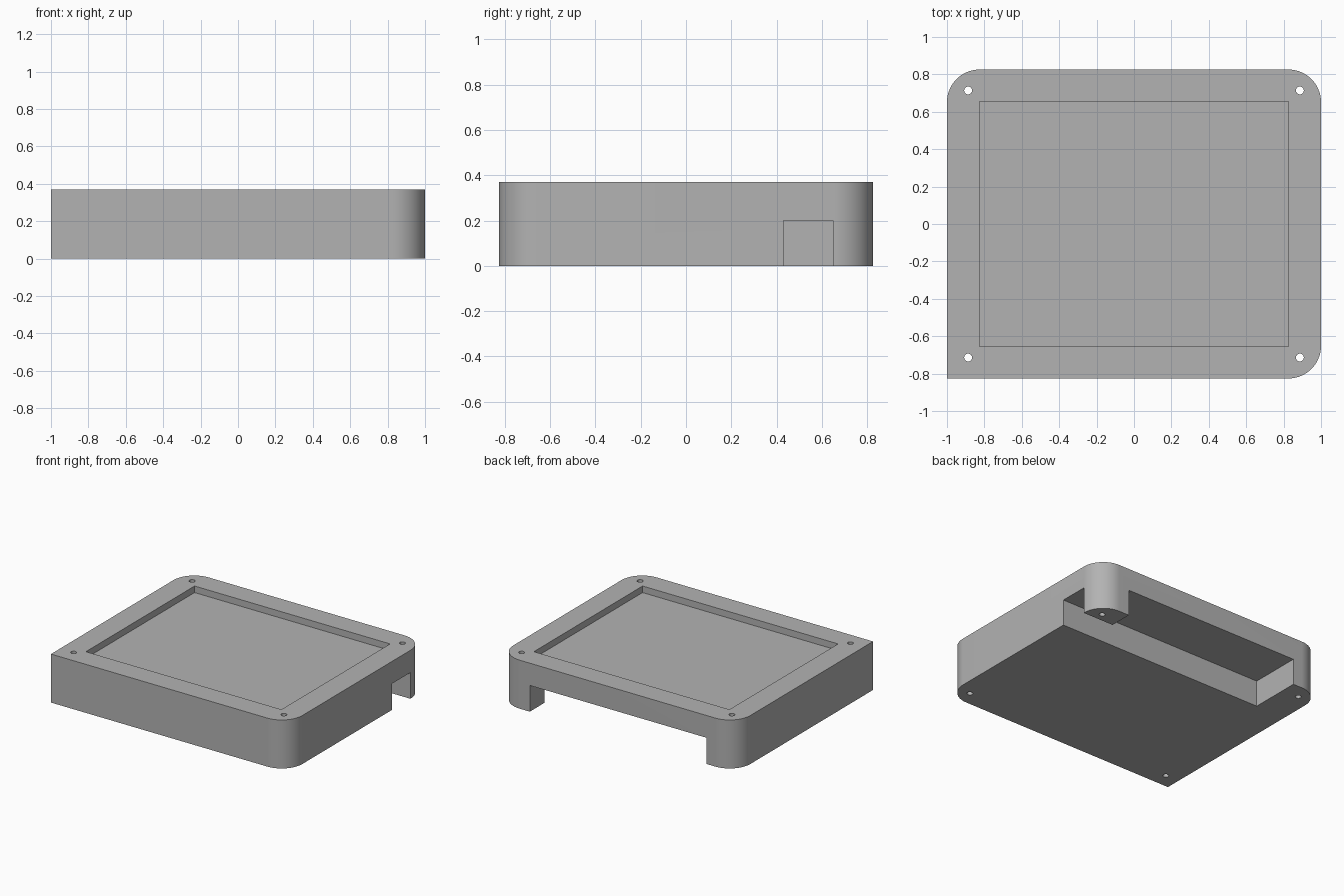
import bpy, bmesh, math

cube = bpy.data.objects.get("Cube")
if cube:
    bpy.data.objects.remove(cube, do_unlink=True)

HX, HY, H = 1.0, 0.826, 0.37      # half width, half depth, height
R = 0.175                         # corner radius

grey = bpy.data.materials.new("plain grey")
grey.use_nodes = True
colour = (0.45, 0.45, 0.45, 1)
grey.diffuse_color = colour
grey.node_tree.nodes["Principled BSDF"].inputs["Base Color"].default_value = colour


def prism(name, outline, z0, z1):
    """Extrude a counter-clockwise outline from z0 to z1."""
    bm = bmesh.new()
    base = bm.faces.new([bm.verts.new((x, y, z0)) for x, y in outline])
    top = bmesh.ops.extrude_face_region(bm, geom=[base])["geom"]
    verts = [v for v in top if isinstance(v, bmesh.types.BMVert)]
    bmesh.ops.translate(bm, verts=verts, vec=(0, 0, z1 - z0))
    bmesh.ops.recalc_face_normals(bm, faces=bm.faces)
    mesh = bpy.data.meshes.new(name)
    bm.to_mesh(mesh)
    bm.free()
    mesh.materials.append(grey)
    obj = bpy.data.objects.new(name, mesh)
    bpy.context.collection.objects.link(obj)
    return obj


def arc(cx, cy, r, start, sweep, steps):
    angles = [math.radians(start + sweep * i / steps) for i in range(steps + 1)]
    return [(cx + r * math.cos(a), cy + r * math.sin(a)) for a in angles]


# Body: three rounded corners, one square corner
outline = [(-HX, -HY)]
for sx, sy, start in ((1, -1, 270), (1, 1, 0), (-1, 1, 90)):
    outline += arc(sx * (HX - R), sy * (HY - R), R, start, 90, 24)
body = prism("case_body", outline, 0, H)

# Shallow tray in the top
PX, PY = 0.825, 0.655
cutters = [prism("tray_cutter", [(-PX, -PY), (PX, -PY), (PX, PY), (-PX, PY)], H - 0.05, H + 0.1)]

# Underside channel, open at the back and right, leaving a corner post
channel = [(-0.75, 0.43), (1.1, 0.43), (1.1, 0.65), (0.74, 0.65), (0.74, 1.0), (-0.75, 1.0)]
cutters.append(prism("channel_cutter", channel, -0.1, 0.2))

# Screw holes through the corners
for sx in (-1, 1):
    for sy in (-1, 1):
        ring = arc(sx * 0.887, sy * 0.714, 0.021, 0, 360, 24)[:-1]
        cutters.append(prism("hole_cutter", ring, -0.1, H + 0.1))

bpy.context.view_layer.objects.active = body
for cutter in cutters:
    mod = body.modifiers.new(cutter.name, "BOOLEAN")
    mod.operation = "DIFFERENCE"
    mod.solver = "EXACT"
    mod.object = cutter
    bpy.ops.object.modifier_apply(modifier=mod.name)
    bpy.data.objects.remove(cutter, do_unlink=True)

# Smooth the rounded walls, keep the edges crisp
bpy.ops.object.select_all(action="DESELECT")
body.select_set(True)
bpy.ops.object.shade_smooth_by_angle(angle=math.radians(30))
